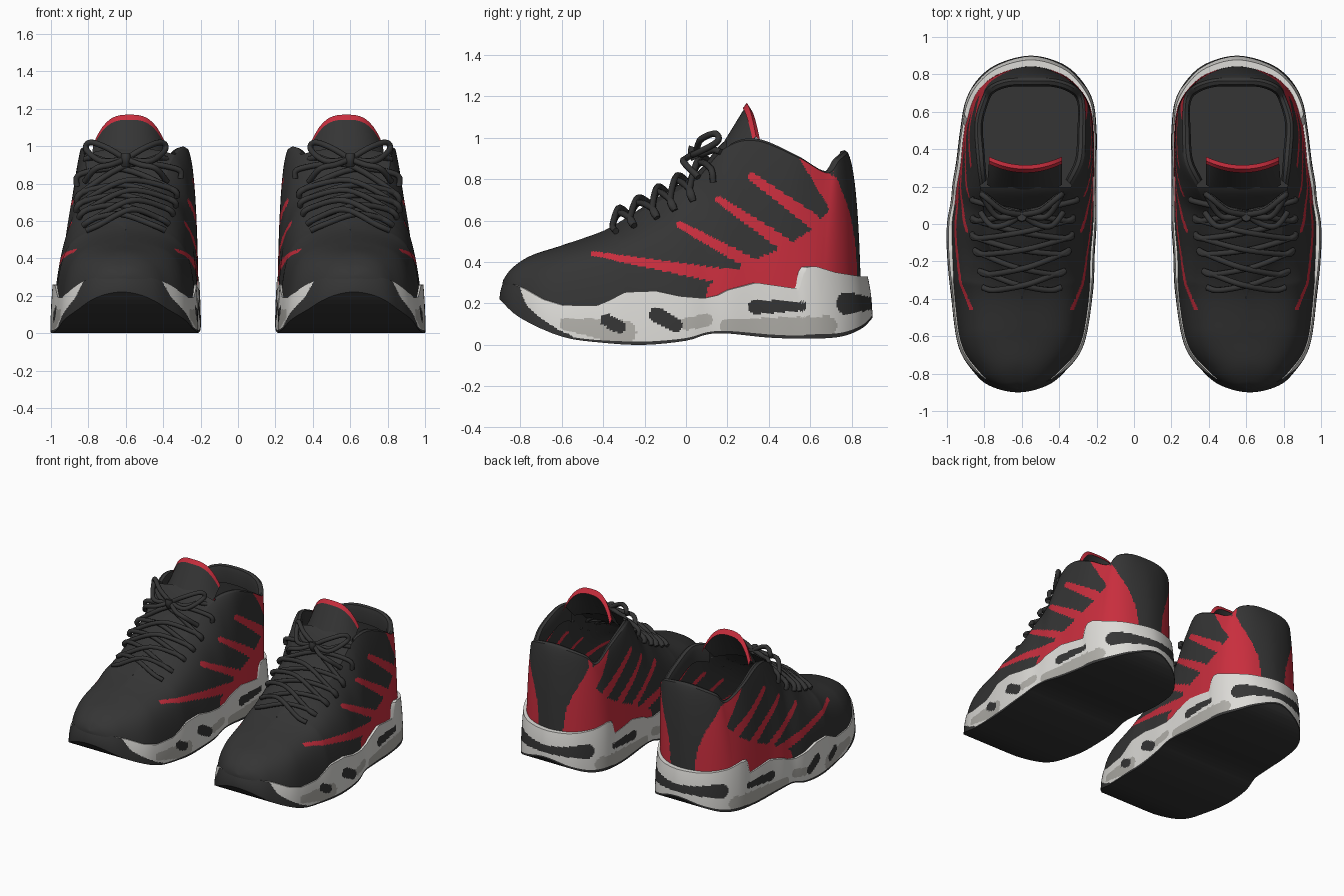
import bpy, bmesh, math
from mathutils import Vector

if "Cube" in bpy.data.objects:
    bpy.data.objects.remove(bpy.data.objects["Cube"])


def material(name, rgb):
    m = bpy.data.materials.new(name)
    m.use_nodes = True
    m.diffuse_color = (*rgb, 1)
    m.node_tree.nodes["Principled BSDF"].inputs["Base Color"].default_value = (*rgb, 1)
    return m


BLACK, RED, WHITE, GREY = range(4)
MATS = [material("charcoal", (.035, .035, .035)), material("red", (.58, .027, .047)),
        material("off_white", (.72, .71, .68)), material("warm_grey", (.43, .42, .39))]
SIDES = (("left", 1), ("right", -1))


# ---- helpers ----
def interp(pairs, v):
    for (a, fa), (b, fb) in zip(pairs, pairs[1:]):
        if v <= b:
            return fa + (fb - fa) * max(0, (v - a) / (b - a))
    return pairs[-1][1]


def catmull(pts, n):
    """Smooth path through pts; first and last are guide points only."""
    out = []
    for a, b, c, d in zip(pts, pts[1:], pts[2:], pts[3:]):
        for k in range(n):
            t = k / n
            out.append([q + t / 2 * (r - p + t * (2*p - 5*q + 4*r - s + t * (3*(q - r) + s - p)))
                        for p, q, r, s in zip(a, b, c, d)])
    return out + [list(pts[-2])]


def grid(name, rows, rule, flip=False):
    """Quad sheet through rows of points, made for both shoes, coloured by rule(face centre)."""
    nc = len(rows[0])
    pts = [p for row in rows for p in row]
    quads = [(i, i + 1, i + nc + 1, i + nc)
             for r in range(len(rows) - 1) for i in range(r * nc, r * nc + nc - 1)]
    mats = [rule(sum((pts[k] for k in f), Vector()) / 4) for f in quads]
    for side, s in SIDES:
        me = bpy.data.meshes.new(f"{side}_{name}")
        me.from_pydata([(p.x * s, p.y, p.z) for p in pts], [],
                       [f[::-1] if flip != (s < 0) else f for f in quads])
        for m in MATS:
            me.materials.append(m)
        me.polygons.foreach_set("material_index", mats)
        bm = bmesh.new()
        bm.from_mesh(me)
        bmesh.ops.remove_doubles(bm, verts=bm.verts, dist=.0001)
        bm.to_mesh(me)
        bm.free()
        me.shade_smooth()
        me.set_sharp_from_angle(angle=math.radians(40))
        bpy.context.collection.objects.link(bpy.data.objects.new(me.name, me))


def tube(name, pts, radius=.016):
    pts = catmull([pts[0], *pts, pts[-1]], 6)
    for side, s in SIDES:
        cu = bpy.data.curves.new(f"{side}_{name}", "CURVE")
        cu.dimensions = "3D"
        cu.bevel_depth, cu.bevel_resolution, cu.use_fill_caps = radius, 2, True
        sp = cu.splines.new("POLY")
        sp.points.add(len(pts) - 1)
        for q, p in zip(sp.points, pts):
            q.co = (p[0] * s, p[1], p[2], 1)
        sp.use_smooth = True
        cu.materials.append(MATS[BLACK])
        bpy.context.collection.objects.link(bpy.data.objects.new(cu.name, cu))


def blob(p, ay, az, by, bz, ra, rb):
    """True when p lies in a tapered capsule drawn on the side of the shoe."""
    a, d = Vector((ay, az)), Vector((by - ay, bz - az))
    q = Vector((p.y, p.z)) - a
    t = min(1, max(0, q.dot(d) / d.dot(d)))
    return (q - d * t).length < ra + (rb - ra) * t


# ---- shoe stations, toe to heel: sole y, inner x, outer x; top y, inner x, outer x, z ----
ST = [(-.9, .62, .62, -.88, .62, .62, .315), (-.87, .48, .76, -.84, .62, .62, .37),
      (-.8, .38, .85, -.75, .62, .62, .43), (-.65, .27, .94, -.6, .61, .61, .48),
      (-.37, .22, .98, -.4, .6, .6, .55), (-.16, .21, 1, -.24, .5, .7, .63),
      (0, .2, 1, -.1, .43, .78, .71), (.12, .2, .98, .05, .4, .8, .8),
      (.22, .2, .97, .19, .34, .82, .95), (.34, .2, .95, .34, .27, .84, .985),
      (.5, .2, .93, .54, .26, .85, .905), (.66, .22, .9, .68, .27, .81, .83),
      (.78, .29, .83, .74, .32, .77, .89), (.86, .39, .72, .775, .42, .68, .92),
      (.9, .55, .55, .78, .55, .55, .93)]
swap = lambda r: (r[0], r[2], r[1], r[3], r[5], r[4], r[6])
S = catmull([swap(ST[1]), *ST, swap(ST[-2])], 18)

Z_BOTTOM = catmull([(-.95, .27), (-.9, .22), (-.8, .13), (-.6, .04), (-.4, .01), (-.2, 0), (0, .02),
                    (.1, .05), (.2, .055), (.4, .035), (.6, .03), (.75, .04), (.85, .08), (.9, .13),
                    (.93, .16)], 4)
Z_TOP = [(-.9, .31), (-.8, .27), (-.71, .22), (-.61, .19), (-.44, .19), (-.38, .215), (-.3, .255),
         (-.15, .26), (-.03, .235), (.09, .225), (.16, .24), (.21, .265), (.35, .3), (.56, .27),
         (.58, .35), (.6, .375), (.64, .38), (.74, .35), (.87, .33)]


def outline(st, side, z, k=1, ky=1):
    return Vector((.59 + (st[1 + side] - .59) * k, st[0] * ky, z))


def top(st, side):
    return Vector((st[4 + side], st[3], st[6]))


def rib(st, side, t):
    """Point on the upper, from the sole (t=0) to the ridge or collar (t=1).
    The forefoot is full and rounded, the outer ankle leans in almost straight."""
    y = st[0]
    b = outline(st, side, interp(Z_BOTTOM, y) + .06, .97, .94 if y > 0 else .985)
    e = top(st, side)
    lean = interp([(-.3, .04), (.3, .35)], y) * interp([(.7, 1), (.9, .34)], y)
    fx = lean if side else interp([(-.3, .04), (.3, .12)], y)
    c = Vector((b.x + (e.x - b.x) * fx, b.y + (e.y - b.y) * .2, b.z + (e.z - b.z) * (.98 - fx * .8)))
    w = interp([(-.85, 1), (-.6, 1.6), (-.3, 1.8), (.25, 1)], y)
    p, q, r = (1 - t) ** 2, 2 * w * t * (1 - t), t * t
    return (b * p + c * q + e * r) / (p + q + r)


LOOP = [(s, 0) for s in S] + [(s, 1) for s in S[-2::-1]]

# ---- upper with flame stripes and hourglass heel counter ----
STRIPES = [(-.45, .44, .25, .32, .011, .04), (-.03, .58, .3, .4, .018, .03),
           (.16, .7, .47, .49, .018, .033), (.32, .81, .61, .6, .02, .035),
           (.56, .91, .78, .66, .015, .08)]
RED_BASE = [(.1, .28), (.2, .33), (.3, .4), (.47, .47), (.61, .56), (.7, .66), (.72, 1)]
COUNTER = [(.34, .1), (.5, .12), (.62, .165), (.73, .22), (.82, .25), (.9, .24)]


def upper_rule(p):
    if p.y > .7 and abs(p.x - .55) < interp(COUNTER, p.z):
        return BLACK
    if (p.y > .1 and p.z < interp(RED_BASE, p.y)) or any(blob(p, *s) for s in STRIPES):
        return RED
    return BLACK


ROWS = 68
grid("upper", [[rib(s, k, r / ROWS) for s, k in LOOP] for r in range(ROWS + 1)], upper_rule, True)

# ---- midsole wall with dark windows ----
WINDOWS = [(-.385, .12, -.32, .085, .03, .03), (-.14, .145, -.05, .095, .037, .033),
           (.335, .183, .56, .187, .035, .022), (.78, .2, .9, .2, .055, .028)]
SHADES = [(-.58, .1, -.3, .06, .03, .06), (0, .1, .1, .12, .03, .03), (.2, .09, .68, .09, .035, .05)]
TOE_BLACK = [(-.8, .27), (-.77, .19), (-.71, .135), (-.61, .07), (-.52, .03)]


def wall_rule(p):
    low = p.z - interp(Z_BOTTOM, p.y)
    if p.y < -.8 or low < .012 or (p.y < -.52 and p.z < interp(TOE_BLACK, p.y)):
        return BLACK
    if any(blob(p, *w) for w in WINDOWS):
        return BLACK
    return GREY if any(blob(p, *w) for w in SHADES) else WHITE


def wall_row(t, k=None):
    row = []
    for s, side in LOOP:
        a, b = interp(Z_BOTTOM, s[0]), interp(Z_TOP, s[0])
        f = k or 1 - .025 * t * t
        row.append(outline(s, side, a + (b - a) * t, f, f))
    return row


grid("midsole", [wall_row(t) for t in [0, .06] + [.06 + .94 * i / 24 for i in range(1, 25)]]
     + [wall_row(1, .91)], wall_rule, True)
grid("outsole", [[outline(s, k, interp(Z_BOTTOM, s[0])) for k in (0, 1)] for s in S],
     lambda p: BLACK, True)
grid("insole", [[outline(s, k, .3, .91, .92) for k in (0, 1)] for s in S if s[0] > -.3],
     lambda p: BLACK)

# ---- collar lining ----
collar = [top(s, k) for s, k in LOOP if s[3] > .2]
inset = lambda p, d, dz: p + (Vector((.56, .42, p.z)) - p).normalized() * d + Vector((0, 0, dz))
grid("collar_lining", [[inset(p, d, dz) for p in collar]
                       for d, dz in ((0, 0), (.015, .01), (.035, .004), (.045, -.03), (.04, -.12))],
     lambda p: BLACK, True)

# ---- tongue: throat filler, then the raised flap with a red rim ----
U = [i / 8 - 1 for i in range(17)]
throat = []
for s in S:
    a, b = top(s, 0), top(s, 1)
    if -.4 < s[3] < .2:
        throat.append([a.lerp(b, (u + 1) / 2) + Vector((0, 0, .075 * (b.x - a.x) * (1 - u * u)))
                       for u in U])
grid("tongue_base", throat, lambda p: BLACK)
flap = []
for i in range(21):
    flap.append([Vector((.585 + .2 * u, .14 + .07 * u * u, .91 - .03 * u * u)).lerp(
        Vector((.58 + .195 * u, .295 + .045 * u * u, 1.163 - .16 * abs(u) ** 3)), i / 20) for u in U])
grid("tongue_flap", flap, lambda p: BLACK)
grid("tongue_rim", [[p + Vector((0, -.006, .003)) for p in flap[-3]],
                    [p + Vector((0, -.002, .005)) for p in flap[-1]],
                    [p + Vector((0, .02, -.03)) for p in flap[-1]]], lambda p: RED)

# ---- criss-cross laces ----
levels = [min(S, key=lambda s: abs(s[3] - y)) for y in (-.35, -.27, -.17, -.08, .02, .13)]
lift = Vector((0, -.01, .014))
for n, (lo, hi) in enumerate(zip(levels, levels[1:])):
    for d, (p, q) in enumerate(((lo, hi), (hi, lo))):
        m = (top(p, 0) + top(q, 1)) / 2
        m.z += .03 + .025 * d
        tube(f"lace_{n}_{d}", [rib(p, 0, .76) + lift, rib(p, 0, .87) + lift * 1.7, m + lift,
                               rib(q, 1, .87) + lift * 1.7, rib(q, 1, .76) + lift])

# ---- bow ----
knot = Vector((.6, .05, .93))
BOW = {"loop": [(0, 0, 0), (.1, .02, .06), (.19, .09, .09), (.21, .1, .05), (.13, -.01, -.01), (0, 0, 0)],
       "end": [(0, 0, 0), (.08, -.05, -.03), (.16, -.06, -.05), (.22, .01, -.12)],
       "tie": [(0, 0, 0), (.1, .03, -.01), (.17, .08, .01), (.22, .12, 0)]}
for part, pts in BOW.items():
    for label, f in (("outer", 1), ("inner", -1)):
        tube(f"bow_{part}_{label}", [knot + Vector((x * f, y, z)) for x, y, z in pts])
tube("bow_knot", [knot + Vector((0, -.01, .025)), knot + Vector((0, -.015, 0)),
                  knot + Vector((0, 0, -.03))], .026)
